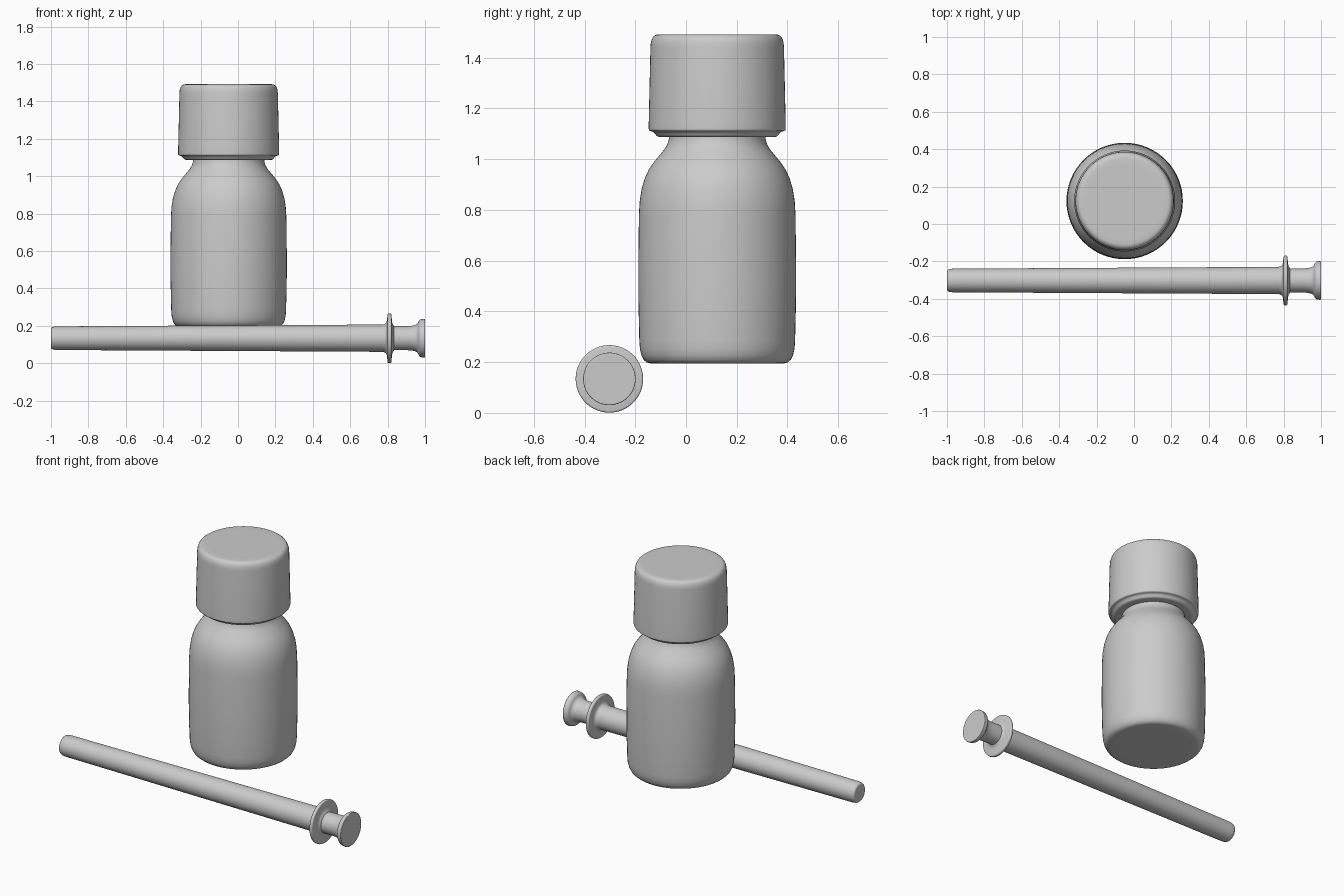
import bpy, bmesh, math
from mathutils import Matrix, Vector

cube = bpy.data.objects.get("Cube")
if cube:
    bpy.data.objects.remove(cube, do_unlink=True)

grey = bpy.data.materials.new("plain grey")
grey.use_nodes = True
colour = (0.6, 0.6, 0.6, 1)
grey.diffuse_color = colour
grey.node_tree.nodes["Principled BSDF"].inputs["Base Color"].default_value = colour


def rounded(points, steps=5):
    """Turn (radius, height, fillet) corners into a profile with rounded corners."""
    out = []
    for i, (r, h, fillet) in enumerate(points):
        p = Vector((r, h))
        if fillet == 0 or i in (0, len(points) - 1):
            out.append(p)
            continue
        a = Vector(points[i - 1][:2]) - p
        b = Vector(points[i + 1][:2]) - p
        a = p + a.normalized() * min(fillet, a.length * 0.5)
        b = p + b.normalized() * min(fillet, b.length * 0.5)
        for k in range(steps + 1):
            t = k / steps
            out.append(a * (1 - t) ** 2 + p * 2 * t * (1 - t) + b * t ** 2)
    return out


def lathe(name, points, matrix, sides=64):
    """Revolve a bottom-to-top profile, closing both ends with flat discs."""
    bm = bmesh.new()
    rings = []
    for p in rounded(points):
        rings.append([bm.verts.new((p.x * math.cos(a), p.x * math.sin(a), p.y))
                      for a in (2 * math.pi * i / sides for i in range(sides))])
    for low, high in zip(rings, rings[1:]):
        for i in range(sides):
            j = (i + 1) % sides
            bm.faces.new((low[i], low[j], high[j], high[i]))
    bm.faces.new(rings[0][::-1])
    bm.faces.new(rings[-1])
    mesh = bpy.data.meshes.new(name)
    bm.to_mesh(mesh)
    bm.free()
    mesh.materials.append(grey)
    obj = bpy.data.objects.new(name, mesh)
    obj.matrix_world = matrix
    bpy.context.collection.objects.link(obj)
    bpy.ops.object.select_all(action="DESELECT")
    obj.select_set(True)
    bpy.context.view_layer.objects.active = obj
    bpy.ops.object.shade_smooth_by_angle(angle=math.radians(40))
    return obj


# Bottle and cap stand upright on a shared axis
upright = Matrix.Translation((-0.05, 0.123, 0))
lathe("bottle", [(0.22, 0.195, 0), (0.305, 0.195, 0.09), (0.312, 0.5, 0.1),
                 (0.307, 0.92, 0.14), (0.19, 1.06, 0.04), (0.19, 1.12, 0)], upright)
lathe("cap", [(0.18, 1.087, 0), (0.236, 1.087, 0.012), (0.25, 1.108, 0.01),
              (0.27, 1.112, 0.008), (0.27, 1.14, 0.01), (0.262, 1.492, 0.05),
              (0.2, 1.492, 0)], upright)

# Syringe lies along x with its tip at the left
lying = Matrix.Translation((0, -0.302, 0.134)) @ Matrix.Rotation(math.pi / 2, 4, "Y")
lathe("syringe_barrel", [(0.035, -1, 0), (0.063, -1, 0.035), (0.073, 0.79, 0)], lying)
lathe("finger_flange", [(0.073, 0.775, 0), (0.08, 0.795, 0.02), (0.133, 0.8, 0.008),
                        (0.133, 0.82, 0.008), (0.08, 0.824, 0.02), (0.064, 0.835, 0)], lying)
lathe("plunger", [(0.064, 0.815, 0), (0.064, 0.955, 0.06), (0.101, 0.97, 0.015),
                  (0.104, 1, 0.005), (0.09, 1, 0)], lying)
